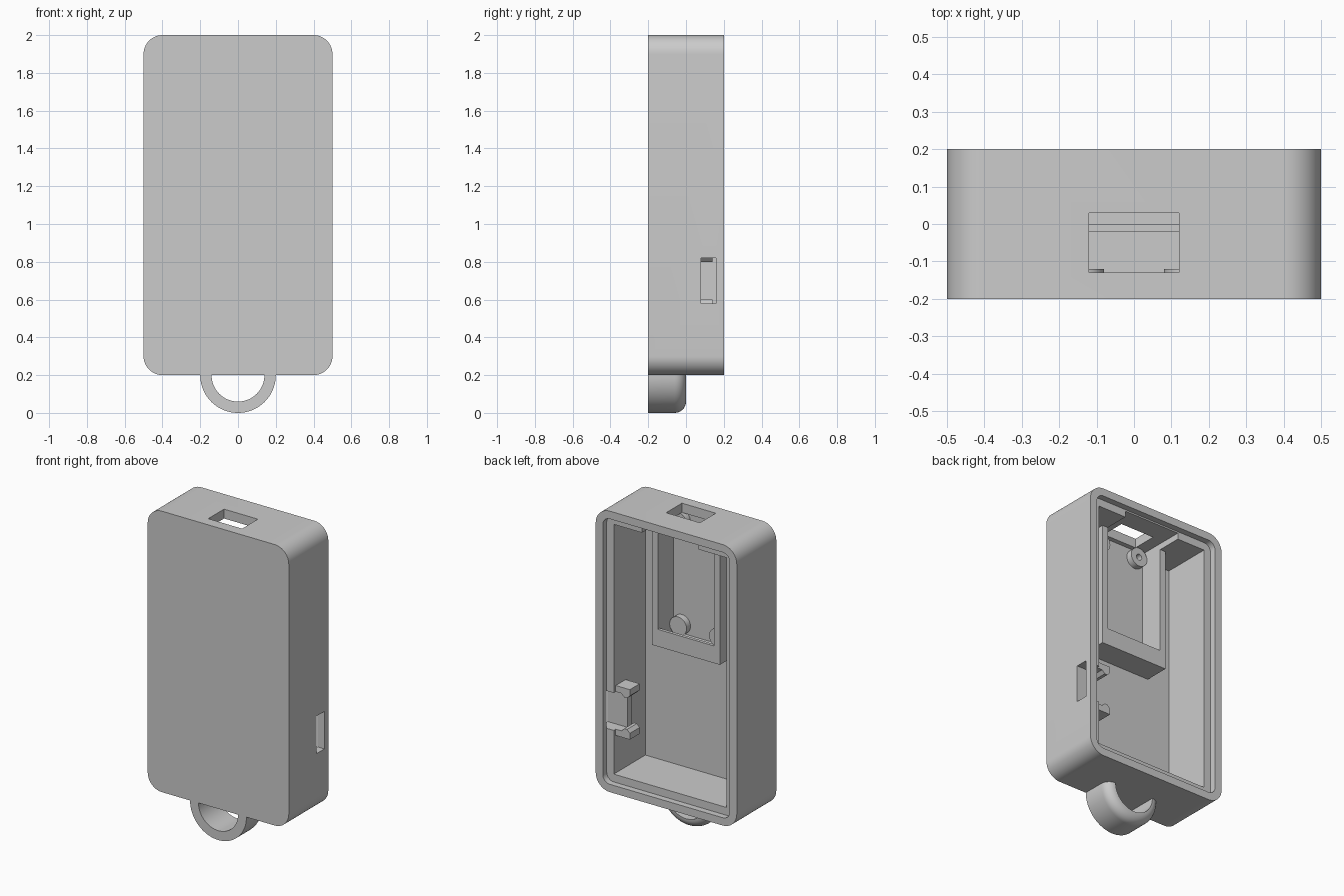
import bpy, bmesh, math
from mathutils import Matrix

old = bpy.data.objects.get("Cube")
if old:
    bpy.data.objects.remove(old, do_unlink=True)

grey = bpy.data.materials.new("plain grey")
grey.use_nodes = True
grey.diffuse_color = (0.6, 0.6, 0.6, 1)
grey.node_tree.nodes["Principled BSDF"].inputs["Base Color"].default_value = (0.6, 0.6, 0.6, 1)


def finish(name, bm):
    bmesh.ops.recalc_face_normals(bm, faces=bm.faces)
    mesh = bpy.data.meshes.new(name)
    bm.to_mesh(mesh)
    bm.free()
    mesh.materials.append(grey)
    obj = bpy.data.objects.new(name, mesh)
    bpy.context.collection.objects.link(obj)
    return obj


def select(obj):
    bpy.ops.object.select_all(action='DESELECT')
    obj.select_set(True)
    bpy.context.view_layer.objects.active = obj


def smooth(obj):
    select(obj)
    bpy.ops.object.shade_smooth_by_angle(angle=math.radians(30))


def add_box(bm, x, y, z):
    size = [b - a for a, b in (x, y, z)]
    mid = [(a + b) / 2 for a, b in (x, y, z)]
    bmesh.ops.create_cube(bm, size=1, matrix=Matrix.Translation(mid) @ Matrix.Diagonal((*size, 1)))


def boxes(name, *extents):
    bm = bmesh.new()
    for e in extents:
        add_box(bm, *e)
    return finish(name, bm)


def extrude_y(name, outline, y0, y1):
    """Prism along y from an outline of (x, z) points."""
    bm = bmesh.new()
    face = bm.faces.new([bm.verts.new((x, y0, z)) for x, z in outline])
    new = bmesh.ops.extrude_face_region(bm, geom=[face])["geom"]
    verts = [v for v in new if isinstance(v, bmesh.types.BMVert)]
    bmesh.ops.translate(bm, verts=verts, vec=(0, y1 - y0, 0))
    return finish(name, bm)


def rounded_rect(hx, hz, zc, r, steps=12):
    pts = []
    for k, (sx, sz) in enumerate([(1, 1), (-1, 1), (-1, -1), (1, -1)]):
        for i in range(steps + 1):
            a = (k + i / steps) * math.pi / 2
            pts.append((sx * (hx - r) + r * math.cos(a), zc + sz * (hz - r) + r * math.sin(a)))
    return pts


def cut(obj, cutter):
    mod = obj.modifiers.new("cut", 'BOOLEAN')
    mod.operation = 'DIFFERENCE'
    mod.solver = 'EXACT'
    mod.object = cutter
    select(obj)
    bpy.ops.object.modifier_apply(modifier=mod.name)
    bpy.data.objects.remove(cutter, do_unlink=True)


# Case: rounded shell, open at the back, with a stepped lip for a lid
case = extrude_y("case", rounded_rect(0.5, 0.9, 1.1, 0.1), -0.2, 0.2)
cut(case, extrude_y("lid_recess", rounded_rect(0.45, 0.85, 1.1, 0.05), 0.16, 0.3))
cut(case, boxes("cavity", ((-0.4, 0.4), (-0.16, 0.25), (0.3, 1.9))))
cut(case, boxes("board_notch", ((-0.2, 0.2), (-0.16, 0.18), (1.8, 1.94))))
cut(case, boxes("plug_opening", ((-0.12, 0.12), (-0.13, 0.03), (1.85, 2.1))))
cut(case, boxes("switch_opening", ((0.35, 0.6), (0.08, 0.16), (0.58, 0.82))))
smooth(case)

# Board holder: U-shaped wall with a retaining lip along the bottom
boxes("board_holder",
      ((-0.24, 0.24), (-0.17, 0), (1.11, 1.15)),
      ((-0.2, 0.2), (-0.02, 0), (1.15, 1.22)),
      *[(tuple(sorted((s * 0.2, s * 0.24))), (-0.17, 0), (1.15, 1.93)) for s in (-1, 1)])


# Board posts: solid discs below, drilled discs above
def disc(name, x, z, r, y0, y1):
    ring = [(x + r * math.cos(a * math.pi / 16), z + r * math.sin(a * math.pi / 16)) for a in range(32)]
    return extrude_y(name, ring, y0, y1)


for side, s in (("left", 1), ("right", -1)):
    smooth(disc(f"lower_post_{side}", s * 0.14, 1.21, 0.06, -0.17, -0.12))
    post = disc(f"upper_post_{side}", s * 0.14, 1.88, 0.06, -0.17, -0.12)
    cut(post, disc("post_hole", s * 0.14, 1.88, 0.02, -0.155, -0.1))
    smooth(post)

# Switch cradle: shelf plus two hooked arms mirrored about its middle
boxes("switch_shelf", ((0.36, 0.41), (0.04, 0.08), (0.58, 0.82)))
for name, s in (("upper", 1), ("lower", -1)):
    hook = [(0.41, 0.12), (0.36, 0.12), (0.34, 0.1), (0.32, 0.1), (0.3, 0.12), (0.3, 0.16), (0.41, 0.16)]
    extrude_y(f"switch_arm_{name}", [(x, 0.7 + s * z) for x, z in hook], 0.04, 0.14)

# Key loop: half ring with one rounded outer edge
bm = bmesh.new()
profile = [(0.14, 0), (0.14, -0.2), (0.2, -0.2)]
profile += [(0.14 + 0.06 * math.cos(a * math.pi / 16), -0.06 + 0.06 * math.sin(a * math.pi / 16)) for a in range(8)]
face = bm.faces.new([bm.verts.new((r, y, 0.2)) for r, y in profile])
bmesh.ops.spin(bm, geom=[face, *face.edges, *face.verts], cent=(0, 0, 0.2), axis=(0, 1, 0),
               angle=math.pi, steps=40, use_duplicate=False)
smooth(finish("key_loop", bm))
